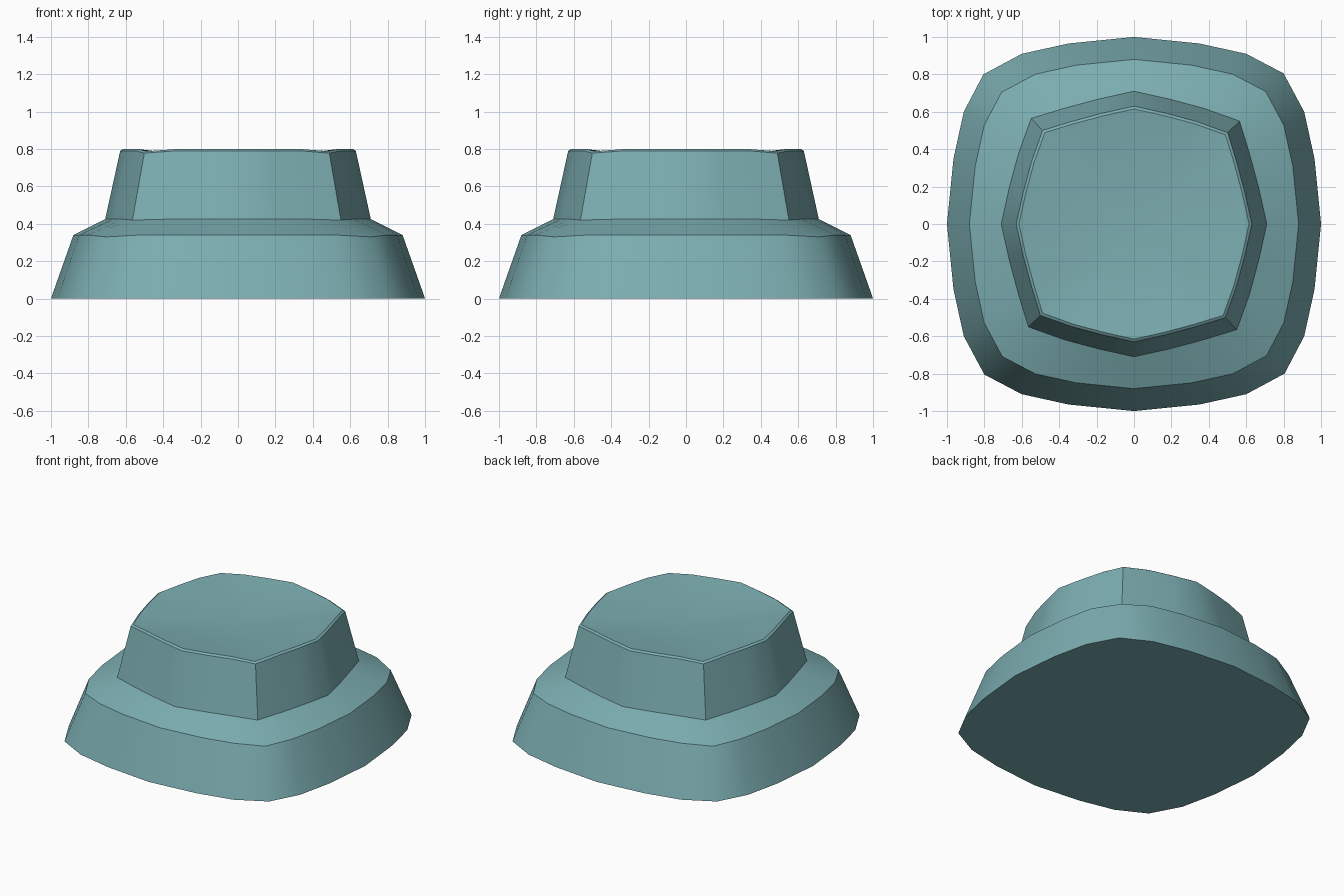
import bpy, bmesh, math

if "Cube" in bpy.data.objects:
    bpy.data.objects.remove(bpy.data.objects["Cube"])

mat = bpy.data.materials.new("muted teal")
mat.diffuse_color = (0.2, 0.42, 0.44, 1)
mat.use_nodes = True
mat.node_tree.nodes["Principled BSDF"].inputs["Base Color"].default_value = mat.diffuse_color


def outline(seg):
    """Repeat a quarter outline four times around z."""
    pts = []
    for k in range(4):
        c, s = round(math.cos(k * math.pi / 2)), round(math.sin(k * math.pi / 2))
        pts += [(x * c - y * s, x * s + y * c) for x, y in seg]
    return pts


# rounded square for the foot, soft octagon for the upper block
foot = outline([(1, 0), (.965, .35), (.91, .6), (.8, .805), (.6, .91), (.35, .965)])
block = outline([(1, 0), (.94, .27), (.87, .53), (.795, .775), (.53, .87), (.27, .94)])

# outline, scale, height, lowering of the corners
rings = [
    (foot, 1.0, 0.0, 0),
    (foot, 0.995, 0.015, 0),
    (foot, 0.88, 0.34, 0.01),
    (block, 0.71, 0.425, 0.005),
    (block, 0.63, 0.79, 0.012),
    (block, 0.615, 0.80, 0.012),
    (block, 0.45, 0.778, 0),
    (block, 0.22, 0.76, 0),
]

bm = bmesh.new()
loops = []
for shape, sc, z, drop in rings:
    loops.append([bm.verts.new((x * sc, y * sc, z - (drop if i % 6 == 3 else 0)))
                  for i, (x, y) in enumerate(shape)])
n = len(foot)
for a, b in zip(loops, loops[1:]):
    for i in range(n):
        j = (i + 1) % n
        bm.faces.new((a[i], a[j], b[j], b[i]))
# flat underside and shallow dished top
bm.faces.new(loops[0][::-1])
centre = bm.verts.new((0, 0, 0.755))
for i in range(n):
    bm.faces.new((loops[-1][i], loops[-1][(i + 1) % n], centre))
bmesh.ops.recalc_face_normals(bm, faces=bm.faces)

me = bpy.data.meshes.new("stepped_pedestal")
bm.to_mesh(me)
bm.free()
me.materials.append(mat)
ob = bpy.data.objects.new("stepped_pedestal", me)
bpy.context.collection.objects.link(ob)
bpy.context.view_layer.objects.active = ob
ob.select_set(True)
bpy.ops.object.shade_smooth_by_angle(angle=math.radians(35))
